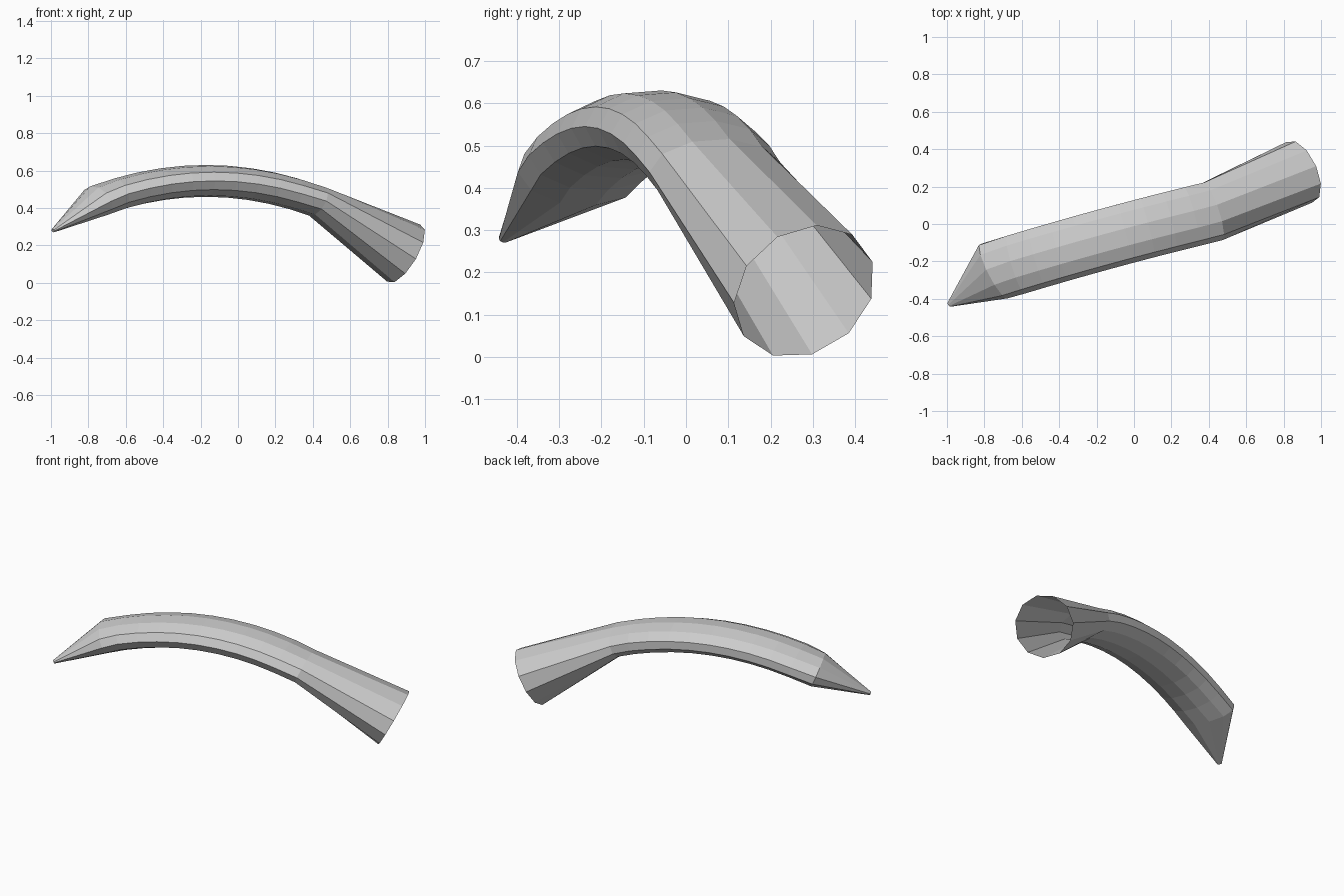
import bpy, bmesh
from math import sin, cos, pi, radians
from mathutils import Vector

if "Cube" in bpy.data.objects:
    bpy.data.objects.remove(bpy.data.objects["Cube"])

SIDES = 11
BODY_SEGS = 10

# Path: tip, arched body, open flared end; each station = (centre, half width, half height, roll)
stations = [(Vector((-0.988, -0.431, 0.279)), 0.014, 0.010, 0)]
for i in range(BODY_SEGS + 1):
    f = i / BODY_SEGS
    x = -0.75 + 1.17 * f
    y = -0.25 + 0.32 * f + 0.04 * f * (1 - f)
    z = 0.545 - 0.315 * (x + 0.165) ** 2
    stations.append((Vector((x, y, z)), 0.165, 0.086, 0))
stations.append((Vector((0.894, 0.28, 0.155)), 0.178, 0.178, radians(-10)))


def direction(i):
    """Path direction at a station, halving the bend between its neighbours."""
    d = Vector()
    if i > 0:
        d += (stations[i][0] - stations[i - 1][0]).normalized()
    if i < len(stations) - 1:
        d += (stations[i + 1][0] - stations[i][0]).normalized()
    return d.normalized()


bm = bmesh.new()
rings = []
for i, (centre, width, height, roll) in enumerate(stations):
    n = direction(i)
    side = n.cross(Vector((0, 0, 1))).normalized()
    up = side.cross(n)
    ring = []
    for k in range(SIDES):
        t = 2 * pi * k / SIDES + roll
        ring.append(bm.verts.new(centre + side * width * cos(t) + up * height * sin(t)))
    rings.append(ring)

# Tube walls
for a, b in zip(rings, rings[1:]):
    for k in range(SIDES):
        m = (k + 1) % SIDES
        bm.faces.new((a[k], a[m], b[m], b[k]))
# Small cap on the pointed tip; the wide end stays open
bm.faces.new(rings[0])
bmesh.ops.recalc_face_normals(bm, faces=bm.faces)

mesh = bpy.data.meshes.new("curved_horn")
bm.to_mesh(mesh)
bm.free()
horn = bpy.data.objects.new("curved_horn", mesh)
bpy.context.collection.objects.link(horn)
